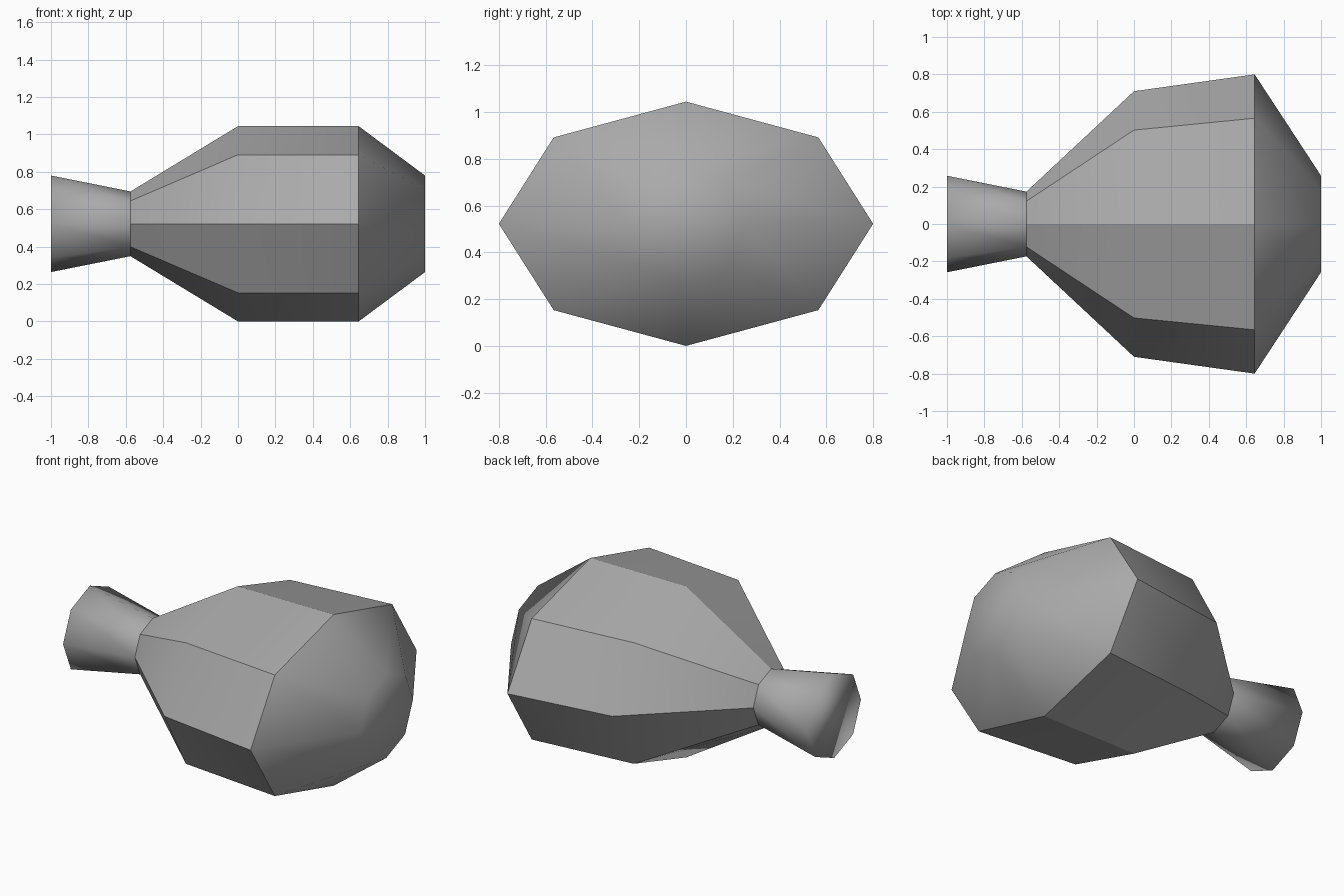
import bpy
import bmesh
from math import cos, sin, tau

cube = bpy.data.objects.get("Cube")
if cube:
    bpy.data.objects.remove(cube, do_unlink=True)

SIDES = 8
MID_Z = 0.522

grey = bpy.data.materials.new("plain_grey")
colour = (0.4, 0.4, 0.4, 1)
grey.use_nodes = True
grey.diffuse_color = colour
grey.node_tree.nodes["Principled BSDF"].inputs["Base Color"].default_value = colour


def loft(name, stations, cap=None, ridges=False):
    """Skin elliptical eight-sided rings given as (x, half width, half height)."""
    bm = bmesh.new()
    rings = []
    for x, ry, rz in stations:
        rings.append([bm.verts.new((x, ry * cos(tau * i / SIDES),
                                    MID_Z + rz * sin(tau * i / SIDES)))
                      for i in range(SIDES)])
    for a, b in zip(rings, rings[1:]):
        for i in range(SIDES):
            j = (i + 1) % SIDES
            bm.faces.new((a[i], a[j], b[j], b[i]))
            if ridges:
                bm.edges.get((a[i], b[i])).smooth = False
    if cap is not None:
        bm.faces.new(rings[cap])
    bmesh.ops.recalc_face_normals(bm, faces=bm.faces)
    # Open sleeves: make sure the sides face away from the long axis
    side = bm.faces[:][0]
    middle = side.calc_center_median()
    if side.normal.y * middle.y + side.normal.z * (middle.z - MID_Z) < 0:
        bmesh.ops.reverse_faces(bm, faces=bm.faces)
    for f in bm.faces:
        f.smooth = True
    mesh = bpy.data.meshes.new(name)
    bm.to_mesh(mesh)
    bm.free()
    mesh.materials.append(grey)
    obj = bpy.data.objects.new(name, mesh)
    bpy.context.collection.objects.link(obj)
    return obj


neck = (-0.575, 0.173, 0.173)
shoulder = (0.645, 0.8, 0.522)

# Ridged main hull, with a hard line along every corner
loft("hull", [neck, (0, 0.71, 0.522), shoulder], ridges=True)

# Rounded blunt end
loft("blunt_end", [shoulder, (1, 0.258, 0.258)], cap=-1)

# Flared nozzle at the narrow end
loft("nozzle", [(-1, 0.258, 0.258), neck], cap=0)
